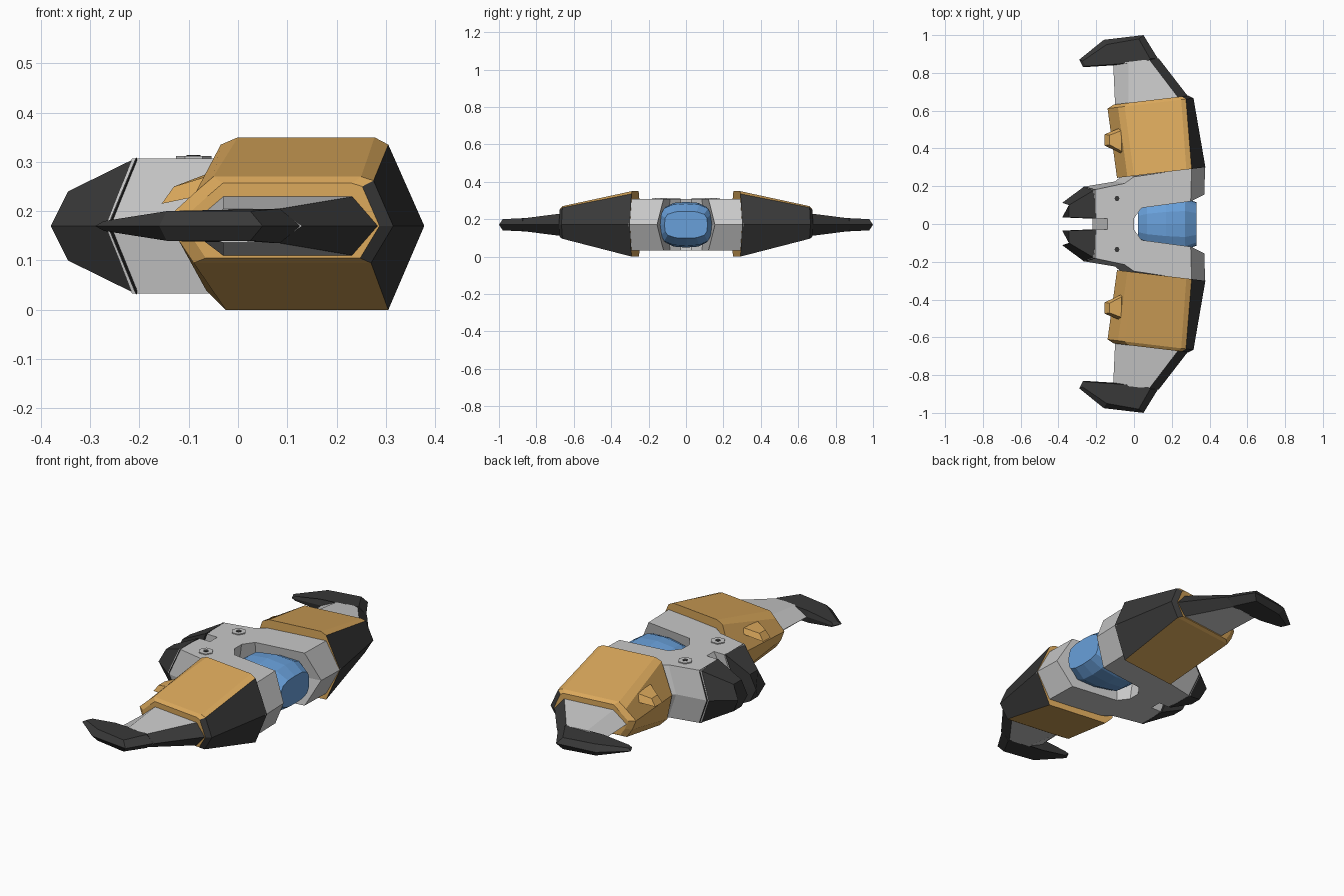
import bpy, bmesh, math

if "Cube" in bpy.data.objects:
    bpy.data.objects.remove(bpy.data.objects["Cube"])

MID = 0.17    # height of the ridge line running round the craft
SKEW = 0.12   # wing sections are slightly swept


def material(name, rgb):
    m = bpy.data.materials.new(name)
    m.diffuse_color = (*rgb, 1)
    m.use_nodes = True
    m.node_tree.nodes["Principled BSDF"].inputs["Base Color"].default_value = m.diffuse_color
    return m


GREY = material("hull grey", (0.58, 0.58, 0.58))
ORANGE = material("armour orange", (0.70, 0.39, 0.105))
DARK = material("edge charcoal", (0.04, 0.04, 0.04))
BLUE = material("canopy blue", (0.14, 0.35, 0.70))


def loft(name, rings, mats, second=(), side=1):
    """Join matching rings of points; strips listed in second get mats[1]."""
    bm = bmesh.new()
    vs = [[bm.verts.new((x, y * side, z)) for x, y, z in r] for r in rings]
    n = len(rings[0])
    for a, b in zip(vs, vs[1:]):
        for j in range(n):
            k = (j + 1) % n
            f = bm.faces.new((a[j], a[k], b[k], b[j]))
            f.material_index = int(j in second)
    bm.faces.new(vs[0])
    bm.faces.new(vs[-1])
    bmesh.ops.recalc_face_normals(bm, faces=bm.faces)
    me = bpy.data.meshes.new(name)
    bm.to_mesh(me)
    bm.free()
    for m in mats:
        me.materials.append(m)
    ob = bpy.data.objects.new(name, me)
    bpy.context.collection.objects.link(ob)
    return ob


def section(y, pts):
    return [(x, y + SKEW * x, z) for x, z in pts]


def shrink(pts, s):
    return [(0.1 + (x - 0.1) * s, MID + (z - MID) * s) for x, z in pts]


def hexagon(xr, xrt, xft, xf, h):
    return [(xr, MID), (xrt, MID + h), (xft, MID + h),
            (xf, MID), (xft, MID - h), (xrt, MID - h)]


def flip(ring):
    return [(x, y, 2 * MID - z) for x, y, z in ring]


# Central hull: forked plan, widest at the ridge
top = [(0, .03), (.04, .085), (.30, .12), (.305, .295), (0, .25),
       (-.05, .215), (-.215, .18), (-.20, .03), (-.14, .03)]
mid = [(-.02, .03), (.03, .10), (.372, .155), (.377, .31), (-.06, .26),
       (-.10, .225), (-.268, .197), (-.25, .03), (-.22, .03)]


def plan(half, z):
    full = half + [(x, -y) for x, y in reversed(half)]
    return [(x, y, z) for x, y in full]


loft("hull", [plan(top, .033), plan(mid, MID), plan(top, .307)], [GREY])

# Canopy: faceted barrel with rounded corners
rim = [(1, 0), (.97, .5), (.85, .78), (.5, .96), (0, 1)]
quad = rim + [(-a, b) for a, b in reversed(rim[:-1])]
outline = quad + [(a, -b) for a, b in reversed(quad[1:-1])]
rings = [[(x, a * w, MID + b * h) for a, b in outline]
         for x, w, h in [(.02, .085, .075), (.07, .108, .112),
                         (.17, .128, .122), (.27, .138, .112), (.33, .115, .072)]]
loft("canopy", rings, [BLUE])

# Armour sections, running rear ridge, over the top, front ridge, underneath
inner = [(-.09, .17), (-.035, .335), (0, .35), (.277, .35), (.305, .335),
         (.378, .17), (.305, 0), (-.025, 0), (-.065, .04)]
outer = [(-.14, .19), (-.085, .24), (-.05, .27), (.25, .27), (.275, .262),
         (.315, .17), (.27, .095), (-.09, .095), (-.12, .14)]

for side, tag in ((1, "left"), (-1, "right")):
    # Wing armour with charcoal leading edge
    loft("wing_armour_" + tag,
         [section(.255, inner), section(.628, outer),
          section(.645, shrink(outer, .87))],
         [ORANGE, DARK], {4, 5}, side)

    # Outer wing
    loft("outer_wing_" + tag,
         [section(.60, hexagon(-.10, -.03, .25, .305, .065)),
          section(.64, hexagon(-.10, -.03, .235, .287, .06)),
          section(.862, hexagon(-.11, -.03, .08, .13, .034))],
         [GREY, DARK], {2, 3}, side)

    # Swept wing tip
    ridge = [(-.29, .87), (-.16, .975), (.05, 1.0), (.127, .875),
             (.08, .855), (-.11, .84), (-.27, .83)]
    crest = [(-.272, .863, .18), (-.145, .95, .2), (.025, .98, .2),
             (.085, .875, .205), (.075, .86, .205), (-.115, .845, .201),
             (-.255, .836, .182)]
    loft("wing_tip_" + tag,
         [flip(crest), [(x, y, MID) for x, y in ridge], crest],
         [DARK], (), side)

    # Engine pod at the rear
    pods = []
    for x, xm, yi, yo, ym, h in [(-.205, -.262, .03, .183, .20, .139),
                                 (-.345, -.38, .035, .10, .112, .07)]:
        pods.append([(x, yi, MID + h), (x, yo, MID + h), (xm, ym, MID),
                     (x, yo, MID - h), (x, yi, MID - h), (xm, yi, MID)])
    loft("engine_pod_" + tag, pods, [DARK], (), side)

    # Vent block on the back of the armour
    block = [(-.155, .415, .215), (-.155, .475, .215), (-.06, .515, .235), (-.06, .37, .25)]
    lid = [(-.13, .42, .25), (-.13, .47, .25), (-.065, .495, .27), (-.065, .385, .275)]
    loft("vent_block_" + tag, [block, lid], [ORANGE], (), side)

    # Roof hatch with a dark centre
    for name, r, z0, z1, m in (("hatch_", .036, .305, .312, GREY),
                               ("hatch_centre_", .014, .311, .314, DARK)):
        disc = [(-.09 + r * math.cos(i * math.tau / 6),
                 .135 + r * math.sin(i * math.tau / 6)) for i in range(6)]
        loft(name + tag, [[(x, y, z) for x, y in disc] for z in (z0, z1)],
             [m], (), side)
